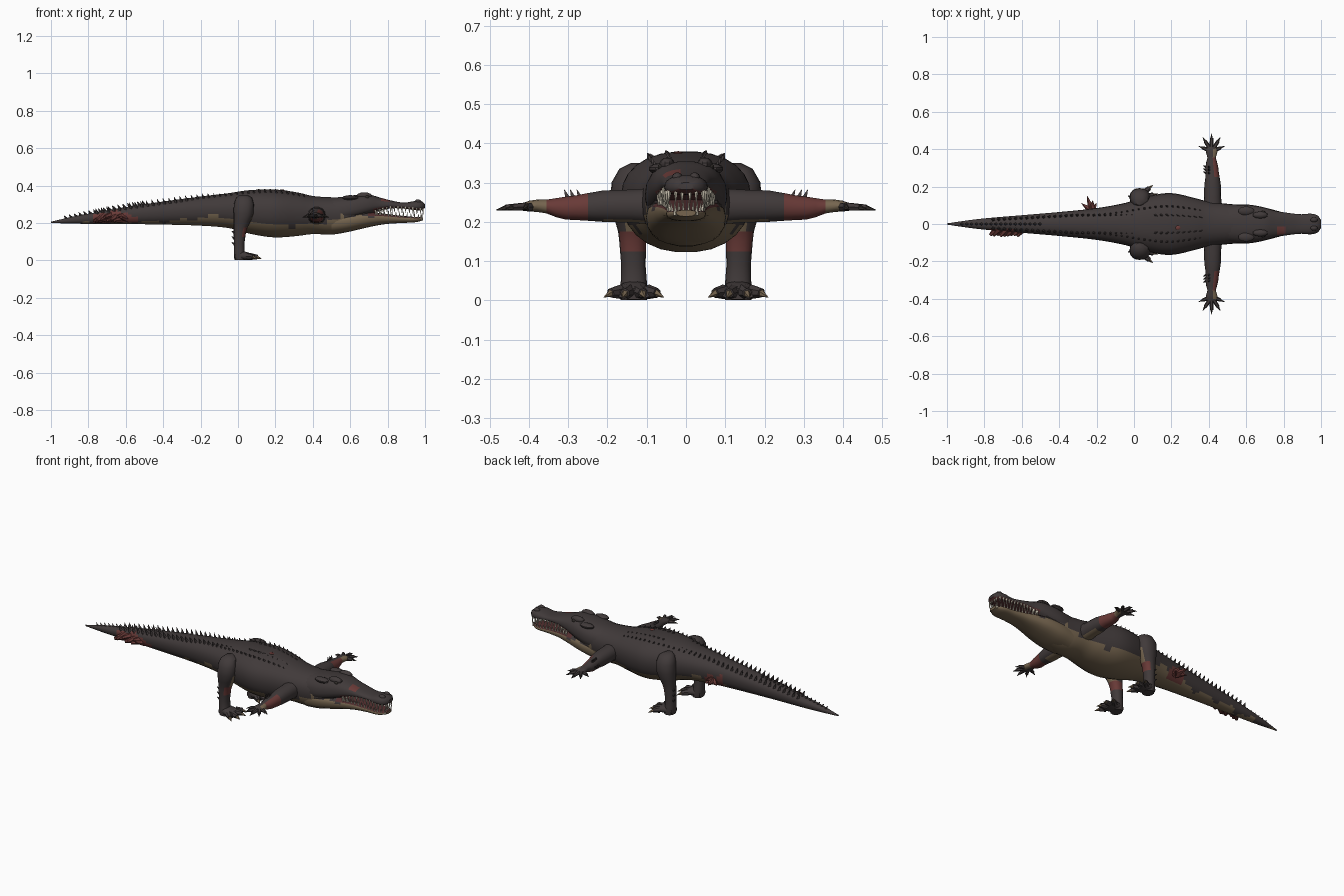
import bpy, bmesh, math, random
from mathutils import Vector

if "Cube" in bpy.data.objects:
    bpy.data.objects.remove(bpy.data.objects["Cube"])

random.seed(4)
COLOURS = [("dark_hide", (.052, .042, .042)), ("tan_belly", (.18, .13, .078)),
           ("raw_red", (.14, .042, .038)), ("ivory_tooth", (.68, .62, .5)),
           ("dark_claw", (.03, .025, .022)), ("mouth_flesh", (.09, .03, .03))]
MATS = []
for n, c in COLOURS:
    m = bpy.data.materials.new(n)
    m.diffuse_color = (*c, 1)
    m.use_nodes = True
    m.node_tree.nodes["Principled BSDF"].inputs["Base Color"].default_value = m.diffuse_color
    MATS.append(m)
HIDE, TAN, RED, TOOTH, CLAW, MOUTH = range(6)


def finish(name, bm, rule=None, mirror=False, angle=40):
    bmesh.ops.recalc_face_normals(bm, faces=bm.faces)
    bm.normal_update()
    if rule:
        for f in bm.faces:
            f.material_index = rule(f.calc_center_median(), f.normal)
    me = bpy.data.meshes.new(name)
    bm.to_mesh(me)
    bm.free()
    ob = bpy.data.objects.new(name, me)
    bpy.context.collection.objects.link(ob)
    for m in MATS:
        me.materials.append(m)
    if mirror:
        ob.modifiers.new("mirror", 'MIRROR').use_axis = (False, True, False)
    bpy.ops.object.select_all(action='DESELECT')
    ob.select_set(True)
    bpy.context.view_layer.objects.active = ob
    bpy.ops.object.shade_smooth_by_angle(angle=math.radians(angle))
    return ob


def sample(table, x):
    """Smooth interpolation of a station table at x."""
    x = min(max(x, table[0][0]), table[-1][0])
    i = max(k for k in range(len(table) - 1) if table[k][0] <= x)

    def slope(k, j):
        a, b = table[max(k - 1, 0)], table[min(k + 1, len(table) - 1)]
        return (b[j] - a[j]) / (b[0] - a[0])
    p, q = table[i], table[i + 1]
    h = q[0] - p[0]
    t = (x - p[0]) / h
    return [(2*t**3 - 3*t*t + 1) * p[j] + (t**3 - 2*t*t + t) * h * slope(i, j)
            + (3*t*t - 2*t**3) * q[j] + (t**3 - t*t) * h * slope(i + 1, j)
            for j in range(1, len(p))]


def skin(bm, rings, mat=0):
    loops = [[bm.verts.new(p) for p in r] for r in rings]
    n = len(loops[0])
    faces = [bm.faces.new((a[i], a[(i+1) % n], b[(i+1) % n], b[i]))
             for a, b in zip(loops, loops[1:]) for i in range(n)]
    faces += [bm.faces.new(loops[0]), bm.faces.new(loops[-1])]
    for f in faces:
        f.material_index = mat


def oval(c, axis, a, b, n=14, p=.9):
    """Rounded section around c, across the given axis."""
    u, v = [Vector([float(k == j) for k in range(3)]) for j in range(3) if j != axis]
    pw = lambda s: math.copysign(abs(s) ** p, s)
    return [Vector(c) + u * a * pw(math.cos(t)) + v * b * pw(math.sin(t))
            for t in (2 * math.pi * i / n for i in range(n))]


def long_loft(bm, table, steps, n=26, p=.9, mid=.55):
    """Loft along x from (x, top, bottom, half width) stations."""
    x0, x1 = table[0][0], table[-1][0]
    rings = []
    for s in range(steps + 1):
        x = x0 + (x1 - x0) * s / steps
        top, bot, w = sample(table, x)
        cz = bot + (top - bot) * mid
        ring = oval((x, 0, cz), 0, w, 1, n, p)
        for v in ring:
            d = v.z - cz
            v.z = cz + d * ((top - cz) if d > 0 else (cz - bot))
        rings.append(ring)
    skin(bm, rings)


def spike(bm, base, tip, r, mat=0, n=5, end=.08):
    base, tip = Vector(base), Vector(tip)
    q = (tip - base).to_track_quat('Z', 'Y')
    ring = lambda c, k: [c + q @ Vector((k * math.cos(2*math.pi*i/n), k * math.sin(2*math.pi*i/n), 0))
                         for i in range(n)]
    skin(bm, [ring(base, r), ring(tip, r * end)], mat)


# Torso and tail
BODY = [(-1, .207, .2, .003), (-.9, .23, .197, .018), (-.8, .25, .195, .03), (-.6, .285, .194, .047),
        (-.4, .315, .191, .064), (-.2, .342, .185, .085), (-.05, .36, .172, .112),
        (.05, .375, .145, .142), (.15, .38, .126, .163), (.22, .378, .122, .163),
        (.32, .363, .13, .14), (.4, .345, .14, .12), (.5, .338, .137, .108),
        (.58, .338, .15, .1), (.68, .33, .175, .08)]
BELLY = [(-1, .19), (-.88, .195), (-.6, .206), (-.3, .213), (-.12, .237), (0, .22), (.2, .2),
         (.35, .185), (.5, .215), (.6, .235), (.7, .235)]


def body_rule(c, n):
    jag = .008 * math.sin(c.x * 37) + .005 * math.sin(c.x * 83)
    if c.y < 0 and -.77 < c.x < -.53 and .2 < c.z < .262 + jag - .15 * abs(c.x + .68):
        return RED
    if c.y > .02 and -.3 < c.x < -.17 and .2 < c.z < .265 + jag:
        return RED
    return TAN if c.z < sample(BELLY, c.x)[0] + jag else HIDE


bm = bmesh.new()
long_loft(bm, BODY, 90)
finish("body_and_tail", bm, body_rule)

# Upper and lower jaws
UPPER = [(.5, .335, .2, .1), (.58, .343, .21, .105), (.64, .352, .225, .1), (.7, .353, .245, .088),
         (.76, .336, .265, .07), (.82, .32, .278, .06), (.89, .309, .276, .052),
         (.95, .318, .268, .055), (.985, .315, .27, .043), (1, .3, .282, .022)]
LOWER = [(.5, .25, .14, .098), (.58, .255, .15, .102), (.66, .26, .168, .096), (.73, .257, .184, .08),
         (.8, .248, .195, .062), (.88, .238, .2, .051), (.95, .232, .204, .048), (.99, .23, .214, .025)]
bm = bmesh.new()
long_loft(bm, UPPER, 34, 22, .8, .4)
finish("upper_jaw", bm, lambda c, n: MOUTH if n.z < -.6 and c.x > .72 else
       RED if abs(c.x - .79) < .022 and -.055 < c.y < -.02 and n.z > 0 else HIDE)
bm = bmesh.new()
long_loft(bm, LOWER, 30, 22, .8, .6)
finish("lower_jaw", bm, lambda c, n: MOUTH if n.z > .7 and c.x > .7 else
       HIDE if c.z > .236 + .006 * math.sin(c.x * 60) and c.x < .9 else TAN)

# Teeth
bm = bmesh.new()
for i in range(13):
    x = .735 + i * .02
    top, bot, w = sample(UPPER, x)
    big = .026 + .008 * (i % 3 == 1)
    spike(bm, (x, w * .88, bot + .012), (x + .002, w * .92, bot - big + .003), .0065, TOOTH)
    top, bot, w = sample(LOWER, min(x + .01, .98))
    spike(bm, (x + .008, w * .82, top - .014), (x + .01, w * .95, top + big - .004), .006, TOOTH)
for y in (.01, .026):
    spike(bm, (.985, y, .282), (.991, y, .246), .006, TOOTH)
    spike(bm, (.975, y * .7, .222), (.982, y * .7, .256), .005, TOOTH)
finish("teeth", bm, mirror=True)

# Brows, eyes and nostrils
def lump(bm, c, size, mat):
    r = bmesh.ops.create_uvsphere(bm, u_segments=10, v_segments=7, radius=1)["verts"]
    for v in r:
        v.co = Vector(c) + Vector([a * b for a, b in zip(v.co, size)])
        for f in v.link_faces:
            f.material_index = mat


bm = bmesh.new()
lump(bm, (.675, .048, .346), (.042, .02, .018), HIDE)
lump(bm, (.69, .064, .338), (.012, .008, .01), CLAW)
lump(bm, (.6, .07, .335), (.045, .025, .014), HIDE)
lump(bm, (.962, .022, .313), (.02, .014, .013), HIDE)
finish("brows_eyes_nostrils", bm, mirror=True)

# Back scutes: paired rows that merge into one tail crest
bm = bmesh.new()
for i in range(38):
    x = .36 - i * .03
    top, bot, w = sample(BODY, x)
    tall = .007 + .021 * min(1, max(0, (.12 - x) / .3)) * (1 if x > -.6 else .85)
    y = w * .28 if x > .1 else min(w * .62, .045)
    drop = (top - bot) * (.02 if x > .1 else .1)
    spike(bm, (x, y, top - drop - .006), (x - .012, y * 1.12, top - drop + tall), .011, HIDE, 4)
    if x > -.25:
        spike(bm, (x, w * .55, top - .025), (x - .01, w * .6, top - .006 + tall * .2), .01, HIDE, 4)
finish("paired_back_scutes", bm, mirror=True, angle=20)
bm = bmesh.new()
for i in range(17):
    x = -.5 - i * .026
    top = sample(BODY, x)[0]
    spike(bm, (x, 0, top - .006), (x - .014, 0, top + .02 - i * .0004), .01, HIDE, 4)
finish("tail_crest", bm, angle=20)

# Ragged wounds on the tail, and a small one on the back
bm = bmesh.new()
for i in range(9):
    x = -.755 + i * .018
    spike(bm, (x + .02, -.025, .22 + .02 * (i % 2)),
          (x - .014, -.058 - .008 * random.random(), .208 + .028 * random.random()), .02, RED, 6, .4)
for x, y, z in ((-.25, .15, .24), (-.22, .125, .255), (-.2, .11, .225), (-.28, .11, .23)):
    spike(bm, (-.225, .07, .235), (x, y, z), .024, RED, 5, .06)
lump(bm, (.235, -.02, .375), (.014, .012, .005), RED)
finish("wounds", bm, angle=25)

# Front limbs, stretched sideways
ARM = [(.42, .05, .24, .052, .05), (.42, .14, .24, .046, .043), (.42, .21, .24, .044, .041),
       (.42, .25, .238, .038, .036), (.418, .28, .236, .035, .032), (.416, .305, .235, .034, .03),
       (.415, .33, .236, .029, .025), (.415, .355, .239, .022, .018), (.415, .38, .241, .03, .016),
       (.415, .4, .24, .032, .014), (.415, .415, .238, .024, .01)]
bm = bmesh.new()
skin(bm, [oval(s[:3], 1, s[3], s[4]) for s in ARM])
finish("front_limbs", bm, lambda c, n: RED if .262 < c.y < .345 and (n.x > .3 or .29 > c.y > .28 or n.z < -.4)
       else TAN if c.y > .345 and n.x > .2 or c.y < .2 and n.z < -.75 else HIDE, mirror=True)
bm = bmesh.new()
for a, l in ((-68, .04), (-32, .054), (0, .06), (32, .054), (68, .04)):
    d = Vector((math.sin(math.radians(a)), math.cos(math.radians(a)), -.05))
    b = Vector((.415, .388, .24)) + d * .012
    spike(bm, b, b + d * l, .0125, HIDE, 6, .7)
    spike(bm, b + d * (l - .006), b + d * (l + .024) - Vector((0, 0, .005)), .0085, CLAW)
for y in (.268, .285, .3):
    spike(bm, (.405, y, .255), (.395, y + .01, .282), .01, HIDE, 4)
    spike(bm, (.395, y, .235), (.368, y + .012, .24), .01, HIDE, 4)
finish("front_fingers", bm, mirror=True)

# Hind limbs
LEG = [(.03, .12, .35, .02, .02), (.032, .132, .335, .043, .038), (.032, .14, .3, .054, .05),
       (.03, .142, .25, .054, .05), (.022, .14, .21, .046, .043), (.014, .137, .175, .037, .036),
       (.01, .136, .15, .033, .034), (.008, .135, .125, .031, .033), (.006, .134, .09, .028, .031),
       (.006, .133, .05, .028, .033), (.01, .133, .02, .032, .036), (.012, .133, .001, .03, .034)]
bm = bmesh.new()
skin(bm, [oval(s[:3], 2, s[3], s[4], 16) for s in LEG])
finish("hind_limbs", bm, lambda c, n: RED if .12 < c.z < .165 and (n.x > .4 or n.y < -.4)
       else TAN if .165 < c.z < .23 and n.x > .2 and n.y < .5 else HIDE, mirror=True)
bm = bmesh.new()
FOOT = [(-.015, .133, .02, .028, .019), (.02, .133, .026, .038, .025), (.055, .133, .022, .045, .021),
        (.078, .133, .016, .042, .014)]
skin(bm, [oval(s[:3], 0, s[3], s[4]) for s in FOOT])
for a, l in ((-42, .036), (-14, .045), (14, .045), (42, .036)):
    t = math.radians(a)
    d = Vector((math.cos(t), math.sin(t), -.08))
    b = Vector((.045, .133 + a * .0006, .023)) + d * .015
    spike(bm, b, b + d * l, .019, HIDE, 7, .65)
    spike(bm, b + d * (l - .006), b + d * (l + .025) - Vector((0, 0, .009)), .011, TAN)
for z in (.085, .115, .145):
    spike(bm, (-.015, .145, z), (-.034, .15, z + .012), .01, HIDE, 4)
for f in bm.faces:
    for v in f.verts:
        v.co.z = max(v.co.z, 0)
finish("hind_feet", bm, mirror=True)
